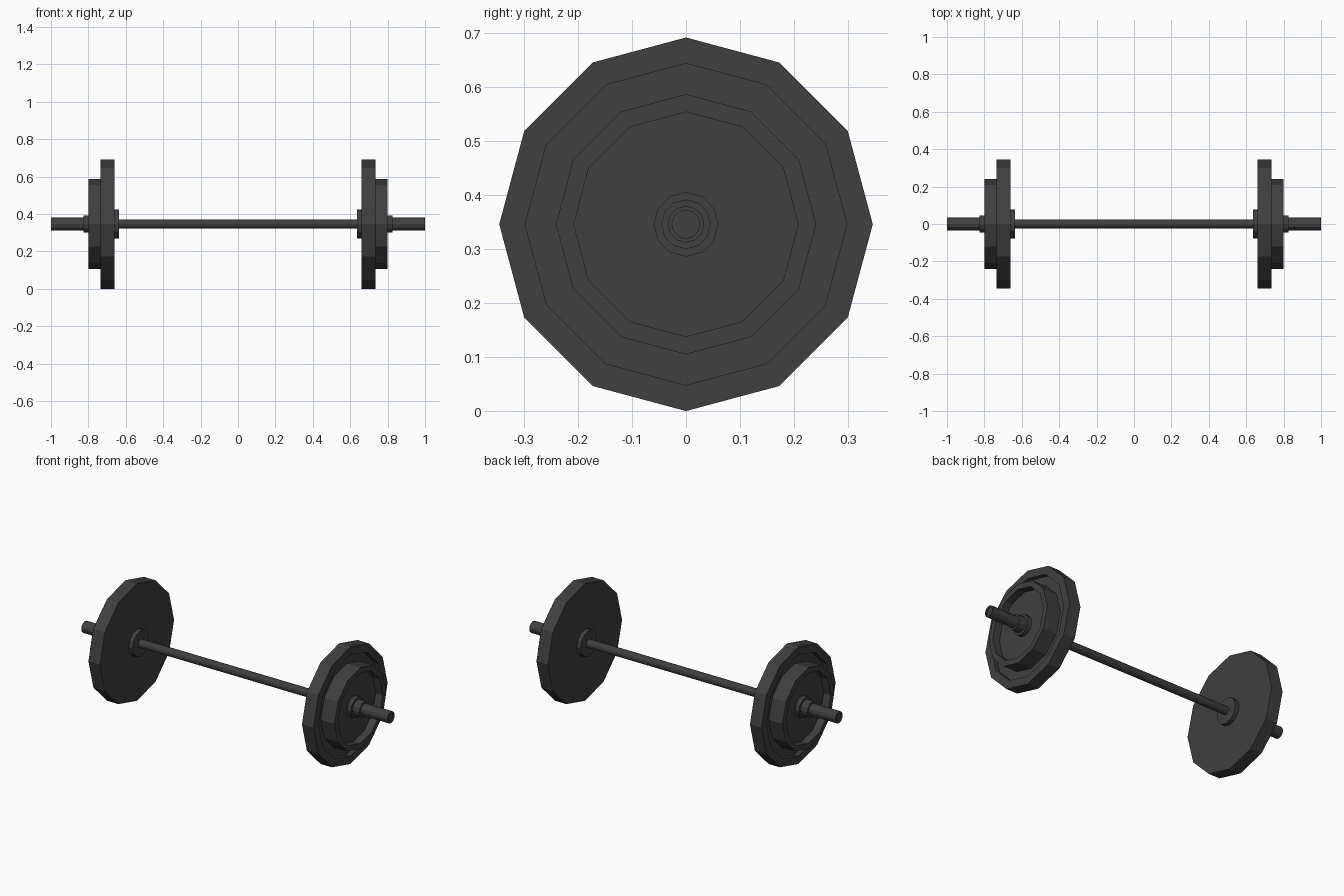
import bpy, bmesh, math

if "Cube" in bpy.data.objects:
    bpy.data.objects.remove(bpy.data.objects["Cube"])

CENTRE_Z = 0.346
SIDES = 12

iron = bpy.data.materials.new("dark_iron")
iron.diffuse_color = (0.05, 0.05, 0.05, 1)
iron.use_nodes = True
iron.node_tree.nodes["Principled BSDF"].inputs["Base Color"].default_value = iron.diffuse_color


def lathe(name, profile, side=1):
    """Spin (x, radius) points around the bar axis; radius 0 closes with a fan."""
    bm = bmesh.new()
    rings = []
    for x, r in profile:
        count = SIDES if r > 0 else 1
        ring = []
        for i in range(count):
            a = 2 * math.pi * i / SIDES
            ring.append(bm.verts.new((side * x, r * math.sin(a), CENTRE_Z + r * math.cos(a))))
        rings.append(ring)
    for a, b in zip(rings, rings[1:]):
        for i in range(SIDES):
            j = (i + 1) % SIDES
            corners = [a[i % len(a)], a[j % len(a)], b[j % len(b)], b[i % len(b)]]
            bm.faces.new(list(dict.fromkeys(corners)))
    bmesh.ops.recalc_face_normals(bm, faces=bm.faces)
    mesh = bpy.data.meshes.new(name)
    bm.to_mesh(mesh)
    bm.free()
    mesh.materials.append(iron)
    obj = bpy.data.objects.new(name, mesh)
    bpy.context.collection.objects.link(obj)


# Thin grip bar between the plates
lathe("grip_bar", [(-0.65, 0), (-0.65, 0.024), (0.65, 0.024), (0.65, 0)])

for label, s in (("left", -1), ("right", 1)):
    # Stop collar on the inner side
    lathe(label + "_inner_collar", [(0.635, 0), (0.635, 0.077), (0.67, 0.077), (0.67, 0)], s)
    # Large plate with raised outer rim
    lathe(label + "_large_plate", [(0.66, 0), (0.66, 0.346), (0.735, 0.346), (0.735, 0.298),
                                   (0.71, 0.298), (0.71, 0)], s)
    # Small plate with a deep dished face
    lathe(label + "_small_plate", [(0.70, 0), (0.70, 0.241), (0.80, 0.241), (0.80, 0.208),
                                   (0.755, 0.208), (0.755, 0)], s)
    # Stepped hub and outer collar
    lathe(label + "_outer_collar", [(0.74, 0), (0.74, 0.06), (0.78, 0.06), (0.78, 0.046),
                                    (0.825, 0.046), (0.825, 0)], s)
    # Sleeve end with a shallow recess in the tip
    lathe(label + "_sleeve", [(0.80, 0), (0.80, 0.034), (1.0, 0.034), (1.0, 0.026),
                              (0.992, 0.026), (0.992, 0)], s)
